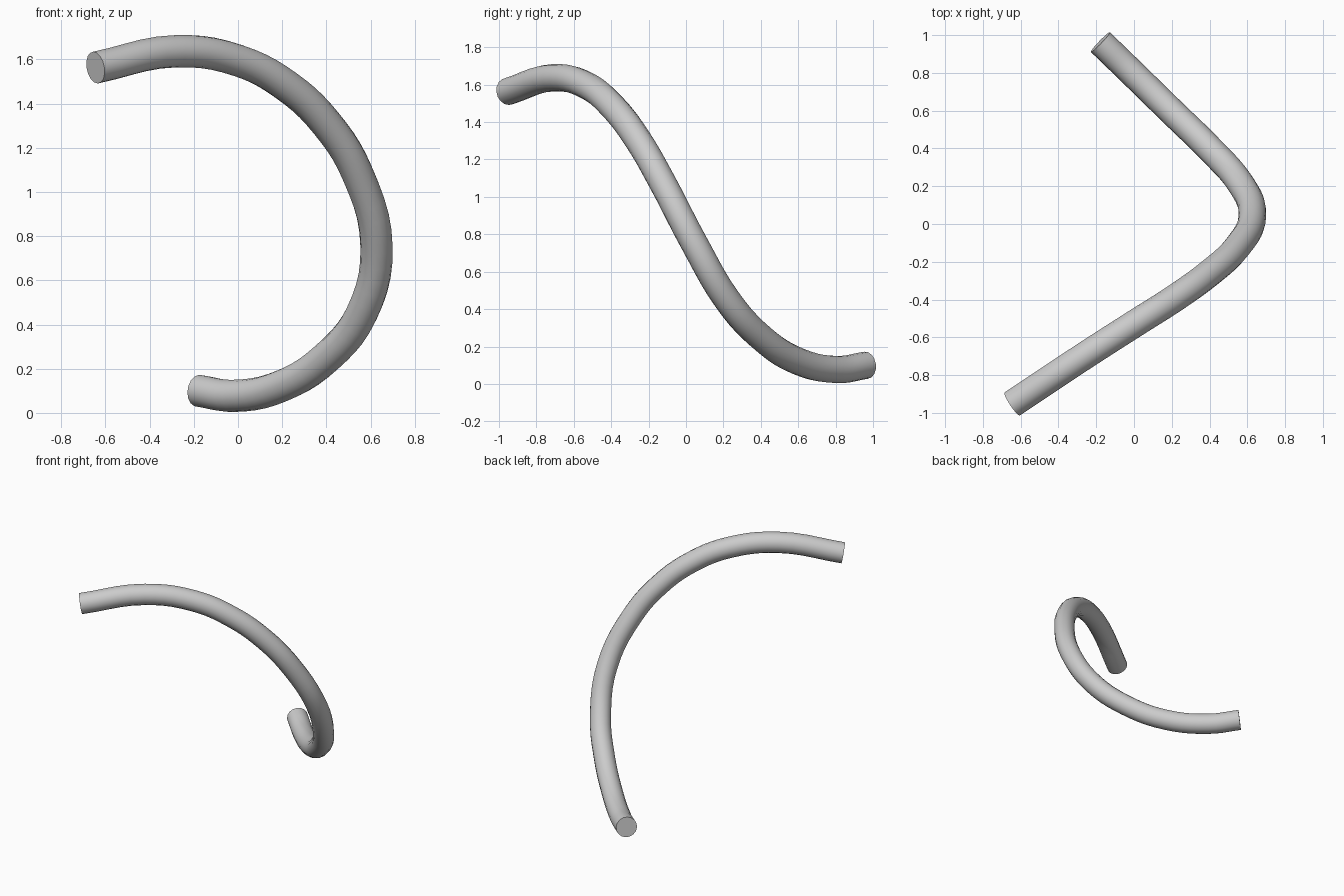
import bpy
from mathutils import Vector

if "Cube" in bpy.data.objects:
    bpy.data.objects.remove(bpy.data.objects["Cube"])

# Centre line of the bent rod, from the high front end to the low back end
path = [(-0.645, -0.953, 1.563), (-0.28, -0.71, 1.637), (0.0, -0.53, 1.595),
        (0.22, -0.39, 1.48), (0.40, -0.26, 1.31), (0.54, -0.13, 1.085),
        (0.627, 0.045, 0.75), (0.56, 0.22, 0.45), (0.40, 0.40, 0.25),
        (0.20, 0.595, 0.123), (-0.02, 0.81, 0.077), (-0.178, 0.963, 0.10)]

curve = bpy.data.curves.new("bent_rod", 'CURVE')
curve.dimensions = '3D'
curve.bevel_depth = 0.073
curve.bevel_resolution = 6
curve.resolution_u = 5
curve.use_fill_caps = True
spline = curve.splines.new('BEZIER')
spline.bezier_points.add(len(path) - 1)
for point, co in zip(spline.bezier_points, path):
    point.co = Vector(co)
    point.handle_left_type = point.handle_right_type = 'AUTO'

rod = bpy.data.objects.new("bent_rod", curve)
bpy.context.collection.objects.link(rod)

# Solid rod with smooth sides and crisp flat ends
bpy.context.view_layer.objects.active = rod
rod.select_set(True)
bpy.ops.object.convert(target='MESH')
bpy.ops.object.shade_smooth_by_angle()
